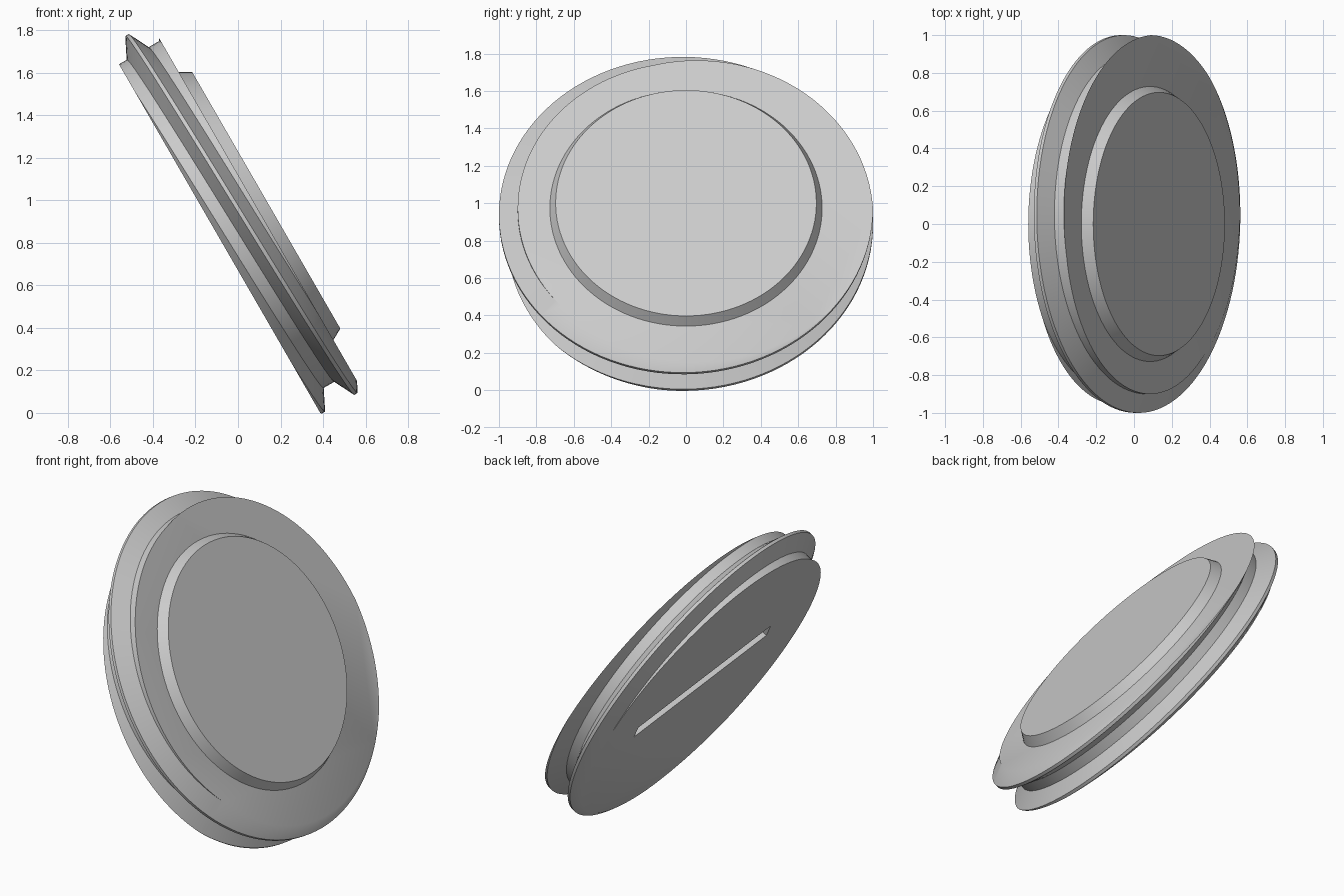
import bpy
import bmesh
from math import cos, sin, pi, radians
from mathutils import Matrix

default = bpy.data.objects.get("Cube")
if default:
    bpy.data.objects.remove(default, do_unlink=True)

# Overall layout: the plug is built upright, then tilted about y
TILT = Matrix.Translation((-0.4, 0, 0.693)) @ Matrix.Rotation(radians(60), 4, 'Y')
BACK, FRONT, CAP_TOP = 0.335, 0.56, 0.615
SEGMENTS = 120

grey = bpy.data.materials.new("light_grey")
grey.use_nodes = True
grey.diffuse_color = (0.6, 0.6, 0.6, 1)
grey.node_tree.nodes["Principled BSDF"].inputs["Base Color"].default_value = (0.6, 0.6, 0.6, 1)


def add_object(name, bm):
    bmesh.ops.recalc_face_normals(bm, faces=bm.faces)
    mesh = bpy.data.meshes.new(name)
    bm.to_mesh(mesh)
    bm.free()
    obj = bpy.data.objects.new(name, mesh)
    obj.matrix_world = TILT
    mesh.materials.append(grey)
    bpy.context.collection.objects.link(obj)
    return obj


def activate(obj):
    bpy.ops.object.select_all(action='DESELECT')
    obj.select_set(True)
    bpy.context.view_layer.objects.active = obj


def smooth(obj):
    activate(obj)
    bpy.ops.object.shade_smooth_by_angle(angle=radians(30))


# Threaded body: one thread profile swept along a helix
pitch, crest, flank = 0.177, 0.009, 0.05
root_r, crest_r = 0.9, 1.0
profile = [(-crest, crest_r), (crest, crest_r), (crest + flank, root_r),
           (pitch - crest - flank, root_r), (pitch - crest, crest_r)]
bm = bmesh.new()
previous = None
for i in range(-3 * SEGMENTS, 2 * SEGMENTS + 1):
    a = 2 * pi * i / SEGMENTS
    rise = 0.525 + pitch * i / SEGMENTS
    ring = [bm.verts.new((r * cos(a), r * sin(a), rise + z)) for z, r in profile]
    if previous:
        for j in range(len(ring) - 1):
            bm.faces.new((previous[j], ring[j], ring[j + 1], previous[j + 1]))
    previous = ring
bmesh.ops.remove_doubles(bm, verts=bm.verts, dist=0.0001)

# Trim both ends flat and close them
for height, direction in ((BACK, -1), (FRONT, 1)):
    bmesh.ops.bisect_plane(bm, geom=bm.verts[:] + bm.edges[:] + bm.faces[:],
                           dist=0.00001, plane_co=(0, 0, height),
                           plane_no=(0, 0, direction), clear_outer=True)
bmesh.ops.holes_fill(bm, edges=[e for e in bm.edges if e.is_boundary], sides=0)
body = add_object("threaded_body", bm)

# Coin slot cut into the back face
bm = bmesh.new()
slot_shape = (Matrix.Translation((0, 0, BACK)) @ Matrix.Rotation(radians(75), 4, 'Z')
              @ Matrix.Diagonal((1.1, 0.092, 0.2, 1)))
bmesh.ops.create_cube(bm, size=1, matrix=slot_shape)
cutter = add_object("slot_cutter", bm)
cutter.hide_render = True
cut = body.modifiers.new("slot", 'BOOLEAN')
cut.operation = 'DIFFERENCE'
cut.solver = 'EXACT'
cut.object = cutter
activate(body)
bpy.ops.object.modifier_apply(modifier=cut.name)
bpy.data.objects.remove(cutter, do_unlink=True)
smooth(body)

# Raised disc with a sloping edge on the front face
bm = bmesh.new()
bmesh.ops.create_cone(bm, cap_ends=True, segments=SEGMENTS,
                      radius1=0.728, radius2=0.697, depth=CAP_TOP - FRONT,
                      matrix=Matrix.Translation((0, 0, (CAP_TOP + FRONT) / 2)))
smooth(add_object("raised_disc", bm))
